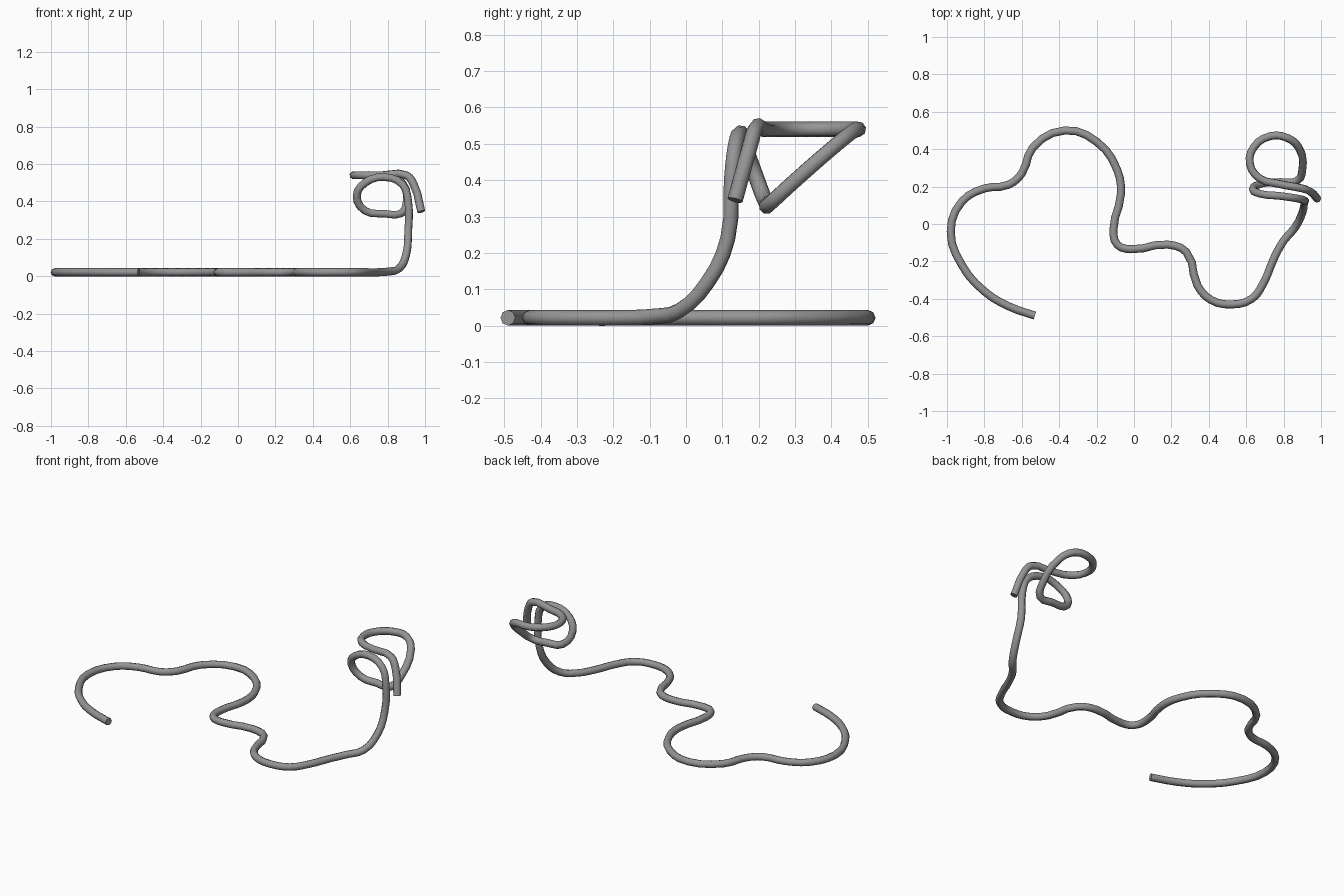
import bpy
from mathutils import Vector

cube = bpy.data.objects.get("Cube")
if cube:
    bpy.data.objects.remove(cube, do_unlink=True)

RADIUS = 0.0215


def flat_material(name, colour):
    """One plain colour for viewport and render."""
    material = bpy.data.materials.new(name)
    material.use_nodes = True
    material.diffuse_color = colour
    shader = material.node_tree.nodes["Principled BSDF"]
    shader.inputs["Base Color"].default_value = colour
    shader.inputs["Roughness"].default_value = 0.6
    return material


def bent_tube(name, points, radius, material):
    """Sweep a round section along a smooth path and return a mesh object."""
    curve = bpy.data.curves.new(name + "_path", "CURVE")
    curve.dimensions = "3D"
    curve.twist_mode = "MINIMUM"
    curve.resolution_u = 3
    curve.bevel_depth = radius
    curve.bevel_resolution = 2
    curve.use_fill_caps = True
    spline = curve.splines.new("BEZIER")
    spline.bezier_points.add(len(points) - 1)
    for knot, position in zip(spline.bezier_points, points):
        knot.co = position
        knot.handle_left_type = knot.handle_right_type = "AUTO"

    # Turn the swept path into a real mesh
    path = bpy.data.objects.new(name + "_path", curve)
    bpy.context.collection.objects.link(path)
    bpy.context.view_layer.update()
    depsgraph = bpy.context.evaluated_depsgraph_get()
    mesh = bpy.data.meshes.new_from_object(path.evaluated_get(depsgraph))
    bpy.data.objects.remove(path, do_unlink=True)
    mesh.name = name
    mesh.materials.clear()
    mesh.materials.append(material)
    tube = bpy.data.objects.new(name, mesh)
    bpy.context.collection.objects.link(tube)

    # Round sides, crisp end caps
    bpy.ops.object.select_all(action="DESELECT")
    tube.select_set(True)
    bpy.context.view_layer.objects.active = tube
    bpy.ops.object.shade_smooth_by_angle(angle=0.9)
    return tube


# Meandering run along the ground, in hundredths
ground_run = [
    (-53, -49), (-67, -44), (-80, -36), (-92, -22), (-98, -4), (-92, 12),
    (-80, 19), (-67, 21), (-60, 27), (-54, 41), (-37, 50), (-20, 44),
    (-9, 29), (-7, 16), (-11, -3), (-9, -11), (-2, -13.5), (18, -11),
    (28, -15), (34, -33), (41, -40.5), (52, -43), (63, -40), (69, -32),
    (75, -18),
]

# Upright bend
riser = [
    (80, -9, 2.5), (86, -2, 4), (90, 6, 12), (91, 11.5, 24), (91, 12.5, 40),
]

# Small standing loop, then the large loop and the loose end
loops = [
    (88, 13.5, 49), (78, 15, 53), (68, 16, 50), (63.5, 18.5, 43),
    (68, 21.5, 35), (78, 22.5, 33.5), (87, 23, 33.5), (90, 29, 39),
    (88, 41, 49.5), (82, 46, 53.5), (73, 47, 54), (64, 41, 54),
    (62, 32, 54), (67, 24.5, 54), (77, 21.5, 54), (90, 19, 54),
    (94, 17.5, 49), (98, 13.5, 34.5),
]

path_points = [Vector((x / 100, y / 100, RADIUS)) for x, y in ground_run]
path_points += [Vector(point) / 100 for point in riser + loops]

grey = flat_material("plain grey", (0.3, 0.3, 0.3, 1.0))
bent_tube("bent_wire", path_points, RADIUS, grey)
